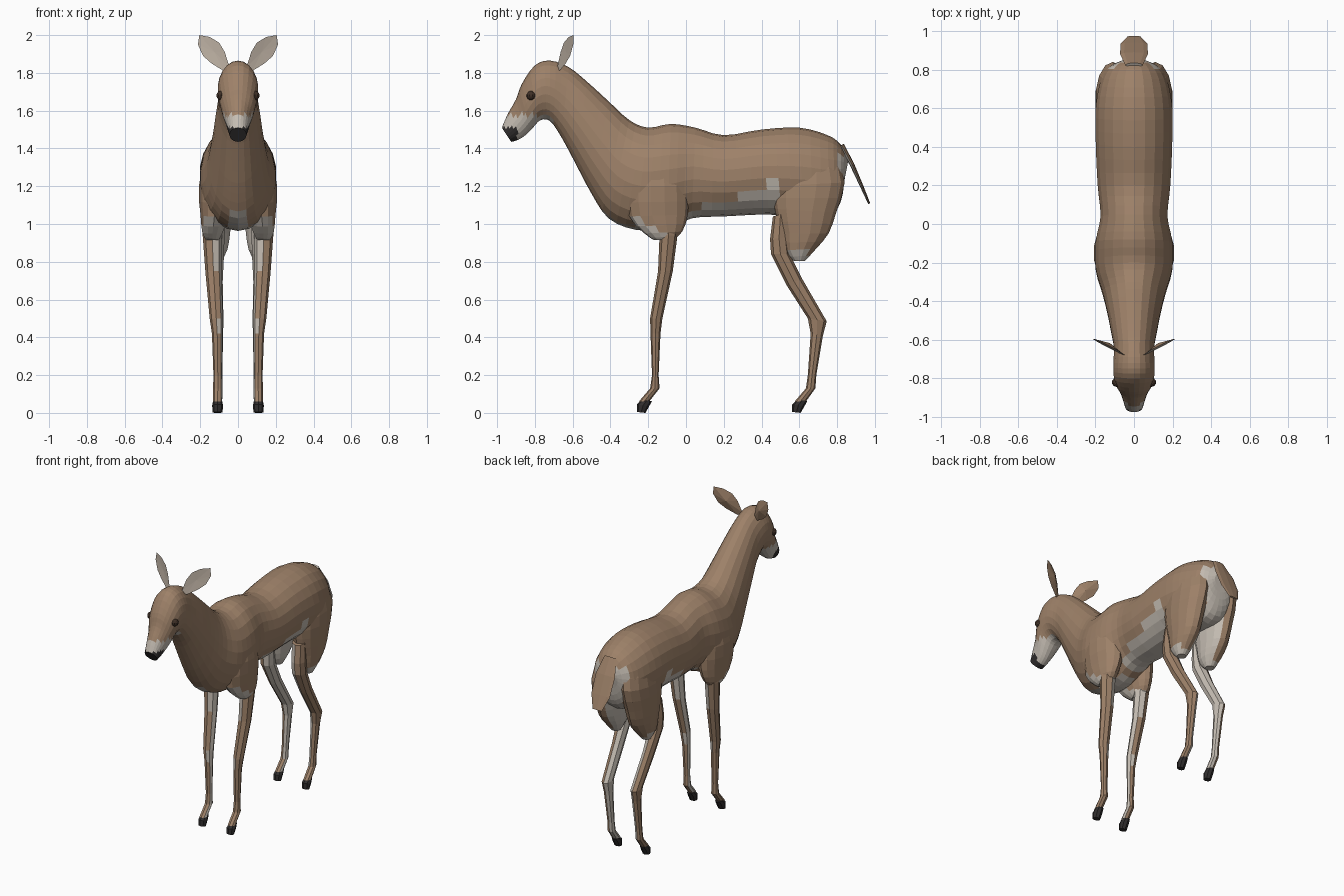
import bpy, bmesh, math
from mathutils import Vector

if "Cube" in bpy.data.objects:
    bpy.data.objects.remove(bpy.data.objects["Cube"], do_unlink=True)


def material(name, r, g, b):
    m = bpy.data.materials.new(name)
    m.use_nodes = True
    m.diffuse_color = (r, g, b, 1)
    m.node_tree.nodes["Principled BSDF"].inputs["Base Color"].default_value = (r, g, b, 1)
    return m


FUR, PALE, DARK, EAR, EYE = range(5)
MATS = [material("tan_fur", .34, .22, .14), material("pale_fur", .56, .51, .45),
        material("dark_horn", .03, .027, .027), material("ear_lining", .5, .43, .36),
        material("eye_brown", .05, .03, .02)]


def finish(name, bm, rule, mirror=False):
    """Colour faces by rule(centre, normal), make the object, mirror if paired."""
    bmesh.ops.recalc_face_normals(bm, faces=bm.faces)
    bm.normal_update()
    for f in bm.faces:
        f.material_index = rule(f.calc_center_median(), f.normal)
    mesh = bpy.data.meshes.new(name)
    bm.to_mesh(mesh)
    bm.free()
    for m in MATS:
        mesh.materials.append(m)
    ob = bpy.data.objects.new(name, mesh)
    bpy.context.collection.objects.link(ob)
    if mirror:
        ob.modifiers.new("mirror", 'MIRROR').use_axis[0] = True
    return ob


def refine(rings, steps):
    """Catmull-Rom interpolation between rings."""
    out = []
    for i in range(len(rings) - 1):
        p = [rings[max(i - 1, 0)], rings[i], rings[i + 1], rings[min(i + 2, len(rings) - 1)]]
        for k in range(steps):
            t = k / steps
            out.append([b + t * (c - a) / 2 + t * t * (a - 2.5 * b + 2 * c - d / 2)
                        + t ** 3 * (-a + 3 * b - 3 * c + d) / 2 for a, b, c, d in zip(*p)])
    return out + [rings[-1]]


def loft(name, rings, sides, rule, steps=1, mirror=False):
    """Each ring: edge point (y, z), opposite edge point (y, z), centre x, half width."""
    bm = bmesh.new()
    loops = []
    for ya, za, yb, zb, cx, hw in refine(rings, steps):
        a, b = Vector((cx, ya, za)), Vector((cx, yb, zb))
        mid, half = (a + b) / 2, (a - b) / 2
        angles = [math.tau * i / sides for i in range(sides)]
        loops.append([bm.verts.new(mid + half * math.cos(t) + Vector((hw * math.sin(t), 0, 0)))
                      for t in angles])
    for p, q in zip(loops, loops[1:]):
        for i in range(sides):
            j = (i + 1) % sides
            bm.faces.new((p[i], p[j], q[j], q[i]))
    bm.faces.new(loops[0])
    bm.faces.new(loops[-1])
    return finish(name, bm, rule, mirror)


# Trunk, neck and head as one skin from rump to nose
def body_rule(c, n):
    if c.y < -.895 and c.z < 1.512:
        return DARK
    muzzle = c.y < -.7 and c.z < 1.575
    belly = 0 < c.y < .5 and c.z < 1.06 + .34 * c.y
    armpit = -.28 < c.y < .02 and c.z < 1
    brisket = -.45 < c.y < -.25 and abs(c.x) < .06 and c.z < 1.1
    rump = c.y > .8 and c.z < 1.36 or c.y > .45 and c.z < 1.12
    return PALE if muzzle or belly or armpit or brisket or rump else FUR


loft("body", [
    (.86, 1.34, .84, 1.24, 0, .05), (.82, 1.42, .82, 1.12, 0, .12),
    (.75, 1.47, .76, 1.04, 0, .17), (.6, 1.51, .62, 1.03, 0, .2),
    (.4, 1.5, .44, 1.05, 0, .2), (.2, 1.47, .2, 1.04, 0, .19),
    (.05, 1.51, .03, 1.03, 0, .175), (-.08, 1.53, -.1, .97, 0, .2),
    (-.2, 1.51, -.27, .97, 0, .2), (-.3, 1.55, -.41, 1.03, 0, .165),
    (-.41, 1.65, -.5, 1.16, 0, .14), (-.52, 1.75, -.59, 1.33, 0, .12),
    (-.62, 1.83, -.66, 1.46, 0, .105), (-.72, 1.865, -.72, 1.545, 0, .108),
    (-.8, 1.84, -.77, 1.55, 0, .106), (-.87, 1.74, -.81, 1.51, 0, .09),
    (-.9, 1.66, -.85, 1.47, 0, .07), (-.945, 1.58, -.89, 1.445, 0, .055),
    (-.975, 1.51, -.925, 1.435, 0, .045)], 22, body_rule, steps=3)

# Shoulders and haunches
loft("shoulders", [
    (-.27, 1.38, -.03, 1.38, .1, .07), (-.31, 1.2, .01, 1.2, .115, .095),
    (-.3, 1.04, .01, 1.05, .125, .075), (-.22, .95, -.02, .96, .135, .055),
    (-.17, .915, -.06, .92, .135, .035)], 14,
    lambda c, n: PALE if c.z < .95 - .5 * (c.y + .1) and (c.y < -.1 or c.x < .13) else FUR,
    steps=2, mirror=True)
loft("haunches", [
    (.5, 1.35, .8, 1.35, .09, .08), (.46, 1.2, .84, 1.22, .11, .09),
    (.47, 1.08, .795, 1.06, .115, .085), (.5, .95, .755, .95, .115, .075),
    (.52, .86, .69, .87, .115, .06), (.57, .805, .63, .805, .115, .03)], 14,
    lambda c, n: PALE if c.x < .085 or c.z < .88 and c.y < .65 else FUR,
    steps=2, mirror=True)


# Legs, pale on the inside
def leg_rule(c, n):
    return PALE if n.x < -.35 else FUR


loft("front_legs", [
    (-.15, 1.03, -.03, 1.03, .135, .05), (-.14, .94, -.045, .94, .137, .05),
    (-.148, .75, -.07, .75, .13, .043), (-.19, .5, -.125, .5, .115, .035),
    (-.188, .42, -.135, .42, .11, .028), (-.18, .2, -.145, .2, .107, .023),
    (-.19, .13, -.14, .13, .107, .025), (-.25, .06, -.195, .06, .108, .024)],
    8, leg_rule, mirror=True)
loft("hind_legs", [
    (.46, 1.04, .54, 1.06, .115, .045), (.445, .92, .54, .93, .12, .048),
    (.45, .84, .55, .84, .12, .046), (.53, .68, .615, .71, .117, .036),
    (.645, .5, .745, .485, .11, .033), (.66, .42, .725, .41, .107, .028),
    (.645, .2, .69, .2, .106, .023), (.635, .13, .685, .13, .106, .025),
    (.575, .06, .635, .06, .108, .024)],
    8, leg_rule, mirror=True)

# Hooves
for name, y in (("front_hooves", -.26), ("hind_hooves", .562)):
    loft(name, [(y + .025, .07, y + .08, .062, .108, .023), (y, .045, y + .065, .035, .108, .029),
                (y, .005, y + .045, 0, .108, .026)], 8, lambda c, n: DARK, mirror=True)

# Tail, pale underneath
loft("tail", [
    (.835, 1.425, .812, 1.41, 0, .045), (.89, 1.32, .868, 1.31, 0, .072),
    (.94, 1.2, .925, 1.19, 0, .07), (.975, 1.11, .965, 1.105, 0, .035)], 8,
    lambda c, n: PALE if n.y < 0 else FUR)

# Ears: leaf outline, hollow lining in front and bulged back
outline = [(.045, 1.83), (.07, 1.91), (.1, 1.96), (.15, 1.99), (.205, 2),
           (.212, 1.95), (.185, 1.89), (.14, 1.85), (.075, 1.81)]


def ear_point(x, z, push=0):
    return Vector((x, -.68 + .45 * (x - .05) + .08 * (z - 1.82) + push, z))


bm = bmesh.new()
rim = [bm.verts.new(ear_point(x, z)) for x, z in outline]
lining, back = (bm.verts.new(ear_point(.125, 1.91, d)) for d in (.004, .022))
for p, q in zip(rim, rim[1:] + rim[:1]):
    bm.faces.new((p, q, lining))
    bm.faces.new((q, p, back))
finish("ears", bm, lambda c, n: EAR if n.y < 0 else FUR, mirror=True)

# Eyes
bm = bmesh.new()
bmesh.ops.create_uvsphere(bm, u_segments=10, v_segments=7, radius=.025)
bmesh.ops.translate(bm, verts=bm.verts, vec=(.09, -.82, 1.68))
finish("eyes", bm, lambda c, n: EYE, mirror=True)
